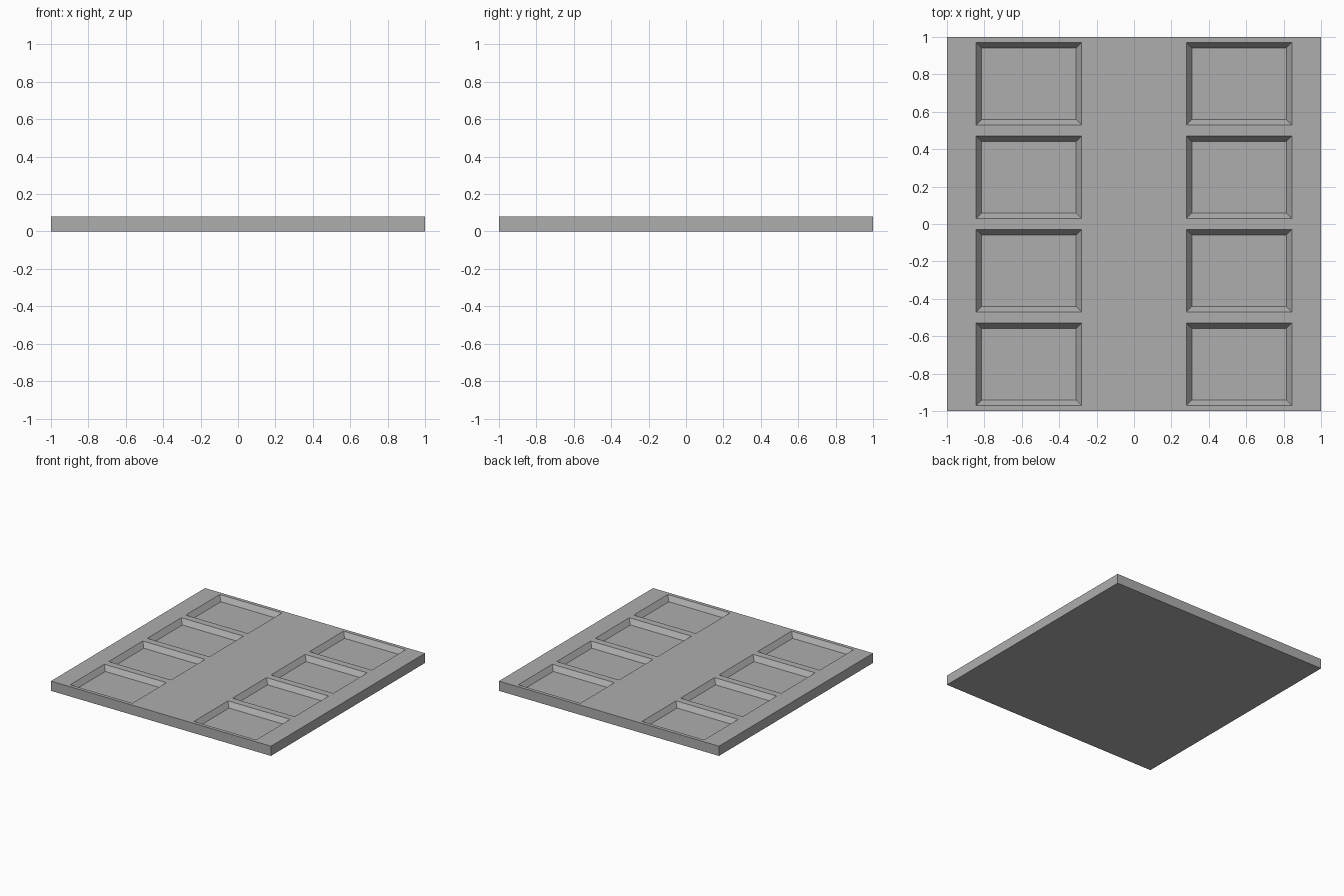
import bpy, bmesh
from mathutils import Matrix, Vector

if "Cube" in bpy.data.objects:
    bpy.data.objects.remove(bpy.data.objects["Cube"], do_unlink=True)

HEIGHT = 0.08
POCKET_X = (0.28, 0.845)      # inner and outer pocket edge on each side
ROWS = (-0.75, -0.25, 0.25, 0.75)
HALF_Y = 0.221
WALL, DEPTH = 0.03, 0.04      # sloped pocket wall run and drop

# Plain grey
grey = bpy.data.materials.new("plain grey")
grey.use_nodes = True
colour = (0.42, 0.42, 0.42, 1)
grey.diffuse_color = colour
grey.node_tree.nodes["Principled BSDF"].inputs["Base Color"].default_value = colour

# Square slab
bm = bmesh.new()
bmesh.ops.create_cube(bm, size=1, matrix=Matrix.Translation((0, 0, HEIGHT / 2))
                      @ Matrix.Diagonal((2, 2, HEIGHT, 1)))


def cut(point, normal):
    bmesh.ops.bisect_plane(bm, geom=bm.verts[:] + bm.edges[:] + bm.faces[:],
                           plane_co=point, plane_no=normal)


# Cut lines along every pocket edge
for x in POCKET_X:
    for side in (-1, 1):
        cut((side * x, 0, 0), (1, 0, 0))
for row in ROWS:
    for side in (-1, 1):
        cut((0, row + side * HALF_Y, 0), (0, 1, 0))


def is_pocket(face):
    c = face.calc_center_median()
    return (face.normal.z > 0.9 and POCKET_X[0] < abs(c.x) < POCKET_X[1]
            and any(abs(c.y - row) < 0.1 for row in ROWS))


# Eight sunken trays with sloped walls
bm.normal_update()
pockets = [f for f in bm.faces if is_pocket(f)]
bmesh.ops.inset_individual(bm, faces=pockets, thickness=WALL, depth=0,
                           use_even_offset=True)
floor_verts = {v for f in pockets for v in f.verts}
bmesh.ops.translate(bm, verts=list(floor_verts), vec=Vector((0, 0, -DEPTH)))
bm.normal_update()

mesh = bpy.data.meshes.new("tray_panel")
bm.to_mesh(mesh)
bm.free()
mesh.materials.append(grey)
panel = bpy.data.objects.new("tray_panel", mesh)
bpy.context.collection.objects.link(panel)
